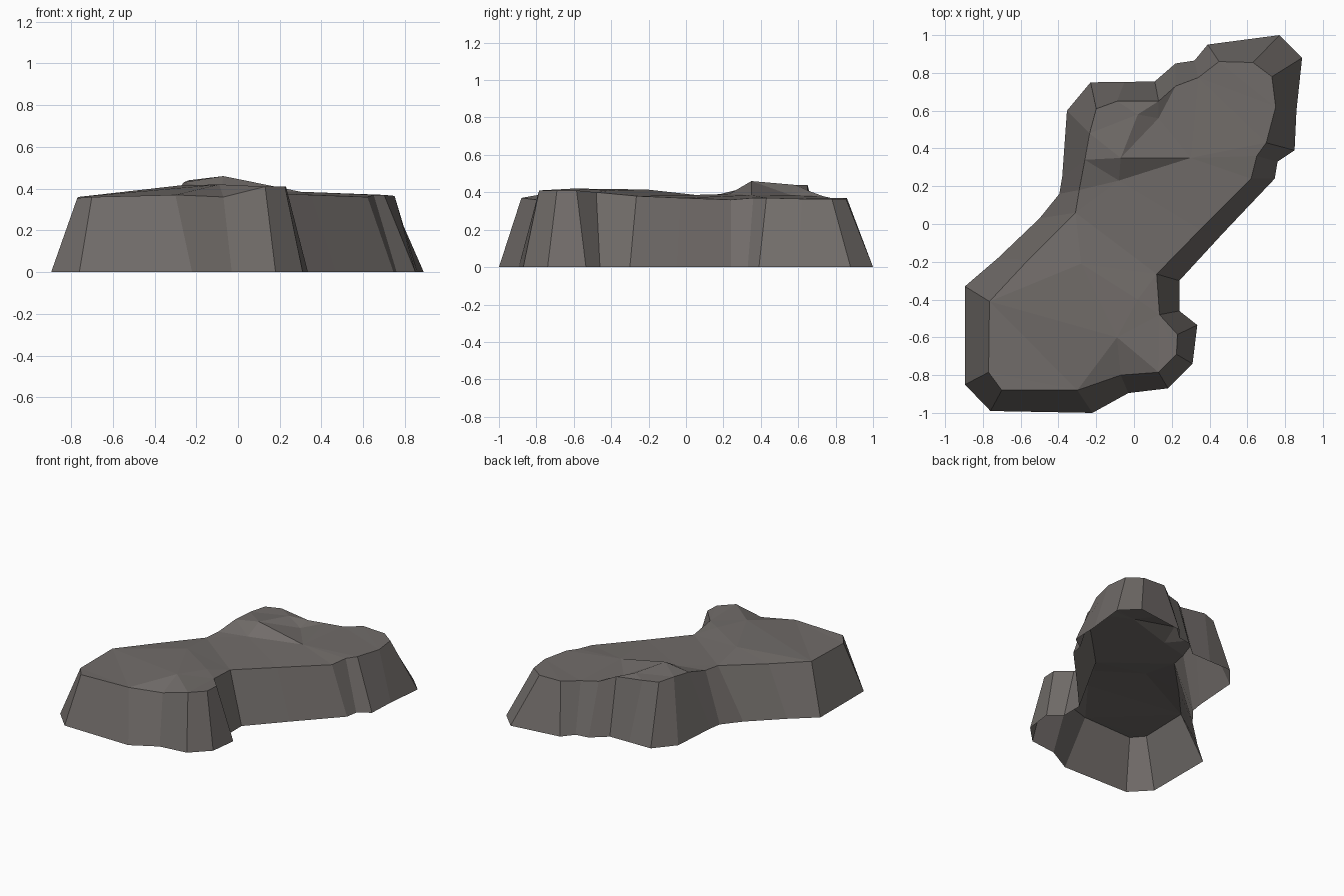
import bpy
import bmesh
from mathutils import Vector
from mathutils.geometry import delaunay_2d_cdt

# Outline, counter-clockwise: foot x, foot y, rim x, rim y, rim height
OUTLINE = [
    (-.76, -.99, -.70, -.88, .36), (-.22, -1.0, -.30, -.88, .37),
    (-.03, -.895, -.07, -.80, .36), (.18, -.87, .13, -.785, .41),
    (.31, -.74, .225, -.69, .41), (.335, -.535, .23, -.585, .41),
    (.24, -.46, .135, -.48, .40), (.24, -.30, .12, -.265, .38),
    (.47, -.05, .35, -.03, .37), (.745, .24, .62, .24, .36),
    (.76, .33, .65, .36, .37), (.85, .39, .70, .43, .37),
    (.86, .60, .75, .62, .365), (.89, .88, .73, .78, .365),
    (.77, 1.0, .63, .855, .365), (.39, .95, .45, .86, .37),
    (.32, .865, .34, .775, .37), (.22, .85, .22, .73, .38),
    (.11, .755, .13, .65, .41), (-.05, .752, -.09, .65, .44),
    (-.23, .75, -.20, .61, .44), (-.355, .60, -.235, .48, .44),
    (-.38, .25, -.26, .34, .43), (-.395, .16, -.29, .18, .39),
    (-.50, .03, -.31, .06, .385), (-.72, -.18, -.56, -.19, .37),
    (-.895, -.33, -.765, -.41, .36), (-.895, -.85, -.77, -.785, .355),
]
# Points that shape the plateau and the small knoll on its back left
CREST = [(-.09, -.60, .42), (-.28, -.21, .415), (.02, -.40, .41), (.30, .35, .385),
         (.13, .56, .385), (-.08, .23, .39), (-.07, .35, .46), (.02, .58, .44)]

rock_grey = bpy.data.materials.new("rock_grey")
rock_grey.diffuse_color = (.165, .15, .142, 1)

bm = bmesh.new()
n = len(OUTLINE)
foot = [bm.verts.new((p[0], p[1], 0)) for p in OUTLINE]
top = [bm.verts.new(p[2:]) for p in OUTLINE] + [bm.verts.new(p) for p in CREST]

# Sloping cliff sides, left open underneath
for i in range(n):
    j = (i + 1) % n
    bm.faces.new((foot[i], foot[j], top[j], top[i]))

# Faceted plateau filled across rim and crest points
flat = [Vector((v.co.x, v.co.y)) for v in top]
rim_edges = [(i, (i + 1) % n) for i in range(n)]
_, _, tris, origins, _, _ = delaunay_2d_cdt(flat, rim_edges, [], 1, 1e-5)
for tri in tris:
    face = bm.faces.new([top[origins[k][0]] for k in tri])
    face.normal_update()
    if face.normal.z < 0:
        face.normal_flip()

mesh = bpy.data.meshes.new("rock_plateau")
bm.to_mesh(mesh)
bm.free()
mesh.materials.append(rock_grey)
rock = bpy.data.objects.new("rock_plateau", mesh)
bpy.context.collection.objects.link(rock)
